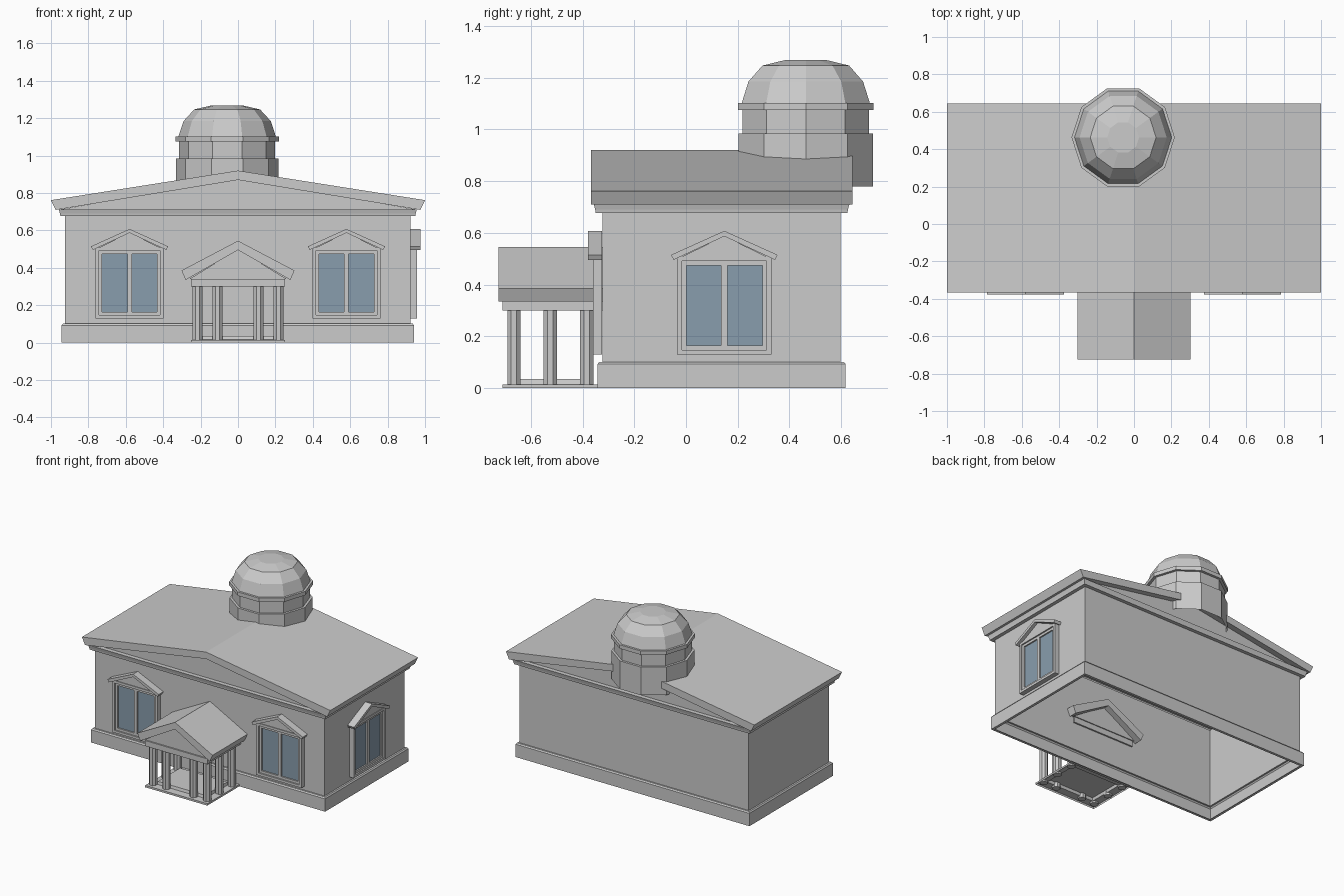
import bpy, bmesh, math
from mathutils import Matrix, Vector

if "Cube" in bpy.data.objects:
    bpy.data.objects.remove(bpy.data.objects["Cube"])

glass = bpy.data.materials.new("glass")
glass.diffuse_color = (0.25, 0.34, 0.42, 1)
glass.use_nodes = True
glass.node_tree.nodes["Principled BSDF"].inputs["Base Color"].default_value = glass.diffuse_color


def finish(name, bm, mat=None, xf=None):
    bmesh.ops.recalc_face_normals(bm, faces=bm.faces)
    me = bpy.data.meshes.new(name)
    bm.to_mesh(me)
    bm.free()
    ob = bpy.data.objects.new(name, me)
    bpy.context.collection.objects.link(ob)
    if mat:
        me.materials.append(mat)
    if xf:
        ob.matrix_world = xf
    return ob


def loft(name, rings, bottom=True, top=True, **kw):
    """Join equal-length rings of points, optionally capping the ends."""
    bm = bmesh.new()
    vs = [[bm.verts.new(p) for p in r] for r in rings]
    n = len(vs[0])
    for a, b in zip(vs, vs[1:]):
        for i in range(n):
            j = (i + 1) % n
            bm.faces.new((a[i], a[j], b[j], b[i]))
    if bottom:
        bm.faces.new(vs[0])
    if top:
        bm.faces.new(vs[-1])
    return finish(name, bm, **kw)


def rect(x0, x1, y0, y1, z, grow=0):
    return [(x0 - grow, y0 - grow, z), (x1 + grow, y0 - grow, z),
            (x1 + grow, y1 + grow, z), (x0 - grow, y1 + grow, z)]


def box(name, x0, x1, y0, y1, z0, z1, **kw):
    return loft(name, [rect(x0, x1, y0, y1, z0), rect(x0, x1, y0, y1, z1)], **kw)


def ngon(cx, cy, r, z, n, turn=0):
    return [(cx + r * math.cos(math.tau * (i + turn) / n),
             cy + r * math.sin(math.tau * (i + turn) / n), z) for i in range(n)]


def prism(name, pts, y0, y1, **kw):
    """Extrude an x-z profile along y."""
    return loft(name, [[(x, y, z) for x, z in pts] for y in (y0, y1)], **kw)


def chevron(name, half, eave, peak, in_half, in_eave, in_peak, y0, y1, **kw):
    prism(name, [(-half, eave), (0, peak), (half, eave),
                 (in_half, in_eave), (0, in_peak), (-in_half, in_eave)], y0, y1, **kw)


# Plinth, walls and cornice as one shell, open underneath and up into the roof
W = (-0.924, 0.922, -0.323, 0.598)
loft("walls", [rect(*W, z, g) for z, g in
               ((0, 0), (0, 0.019), (0.093, 0.019), (0.102, 0.012), (0.102, 0), (0.677, 0),
                (0.677, 0.026), (0.69, 0.028), (0.712, 0.034), (0.712, 0))], False, False)

# Gable walls and main roof
for y in (-0.326, 0.596):
    prism("gable_wall", [(-0.96, 0.711), (0.96, 0.711), (0, 0.875)], y, y + 0.005)
chevron("main_roof", 1, 0.762, 0.92, 0.975, 0.71, 0.87, -0.367, 0.643)

# Ten-sided drum and dome
profile = [(0.274, 0.78), (0.274, 0.985), (0.257, 0.985), (0.257, 1.075), (0.276, 1.075),
           (0.276, 1.103), (0.26, 1.103), (0.233, 1.185), (0.176, 1.247), (0.085, 1.268)]
loft("dome", [ngon(-0.058, 0.463, r, z, 10) for r, z in profile], False, True)

# Portico floor, with an open rim below
P = (-0.25, 0.25, -0.71, -0.335)
loft("portico_floor",
     [rect(*P, 0), rect(*P, 0.014), rect(*P, 0.016, -0.055), rect(*P, 0.036, -0.06)], False, True)

# Straight portico columns
spots = [(s * x, y) for s in (-1, 1)
         for x, y in ((0.217, -0.665), (0.11, -0.665), (0.217, -0.525), (0.217, -0.383))]
for x, y in spots:
    loft("portico_column", [ngon(x, y, 0.028, z, 8, 0.5) for z in (0.003, 0.302)])

# Portico beam and gable roof, running a little way through the wall
box("portico_beam", -0.25, 0.25, -0.71, -0.312, 0.3, 0.34)
prism("portico_gable", [(-0.26, 0.34), (0.26, 0.34), (0, 0.5)], -0.70, -0.305)
chevron("portico_roof", 0.302, 0.386, 0.545, 0.28, 0.335, 0.495, -0.725, -0.262)


def frame(name, hw, z0, z1, w, depth, xf):
    box(name + "_left", -hw, -hw + w, -depth, 0, z0, z1, xf=xf)
    box(name + "_right", hw - w, hw, -depth, 0, z0, z1, xf=xf)
    box(name + "_bottom", -hw + w, hw - w, -depth, 0, z0, z0 + w, xf=xf)
    box(name + "_top", -hw + w, hw - w, -depth, 0, z1 - w, z1, xf=xf)


def window(xf):
    frame("window_frame", 0.182, 0.13, 0.51, 0.018, 0.035, xf)
    frame("window_sash", 0.164, 0.148, 0.492, 0.017, 0.025, xf)
    box("window_mullion", -0.012, 0.012, -0.025, 0, 0.165, 0.475, xf=xf)
    for s in (-1, 1):
        x0, x1 = sorted((s * 0.012, s * 0.147))
        box("window_glass", x0, x1, -0.015, 0, 0.165, 0.475, mat=glass, xf=xf)
    prism("window_gable", [(-0.18, 0.5), (0.18, 0.5), (0, 0.588)], -0.03, 0, xf=xf)
    chevron("window_pediment", 0.206, 0.515, 0.608, 0.196, 0.496, 0.587, -0.054, 0, xf=xf)


# Two front windows and one on the right side
for cx in (-0.58, 0.58):
    window(Matrix.Translation(Vector((cx, -0.324, 0))))
window(Matrix.Translation(Vector((0.922, 0.148, 0))) @ Matrix.Rotation(math.pi / 2, 4, 'Z'))
